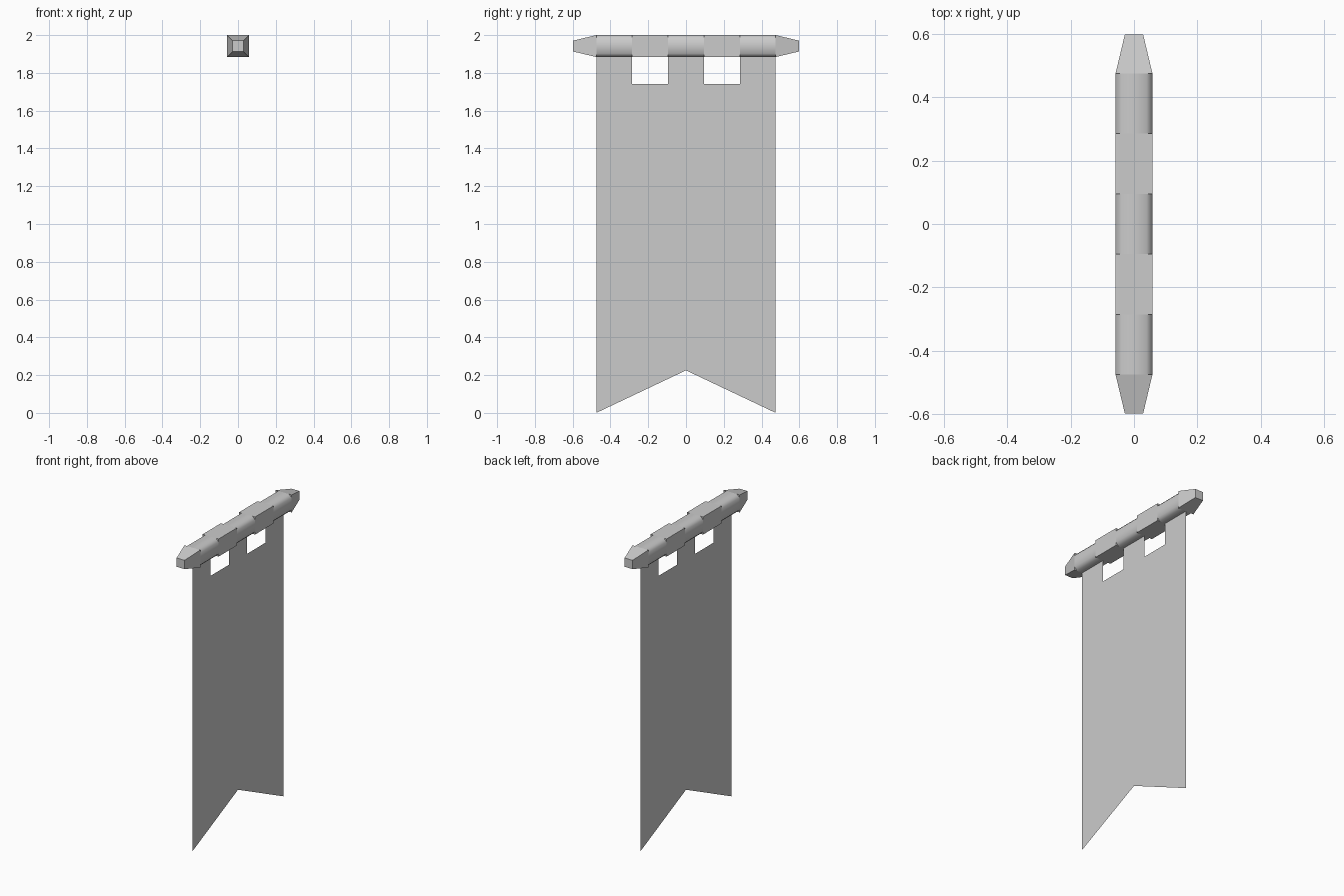
import bpy, math

if "Cube" in bpy.data.objects:
    bpy.data.objects.remove(bpy.data.objects["Cube"])

H, ZC = 0.058, 1.942      # rod half size and centre height
EDGE = 0.475              # half width of the cloth
STEP = EDGE * 2 / 5       # width of each tab and gap


def make(name, verts, faces):
    mesh = bpy.data.meshes.new(name)
    mesh.from_pydata(verts, [], faces)
    obj = bpy.data.objects.new(name, mesh)
    bpy.context.collection.objects.link(obj)
    return obj


def square(h):
    return [(-h, -h), (h, -h), (h, h), (-h, h)]


def chamfered(h, c):
    k = h - c
    return [(-k, -h), (k, -h), (h, -k), (h, k), (k, h), (-k, h), (-h, k), (-h, -k)]


def loft(name, prof_a, y_a, prof_b, y_b):
    # closed solid between two cross-sections, y_a < y_b
    n = len(prof_a)
    verts = [(x, y_a, ZC + z) for x, z in prof_a] + [(x, y_b, ZC + z) for x, z in prof_b]
    faces = [((i + 1) % n, i, n + i, n + (i + 1) % n) for i in range(n)]
    faces += [tuple(range(n)), tuple(reversed(range(n, 2 * n)))]
    return make(name, verts, faces)


# rod: rounded cloth loops alternating with square bare sections
for i in range(5):
    y0 = -EDGE + i * STEP
    if i % 2 == 0:
        p = chamfered(H, 0.019)
        loop = loft("cloth_loop", p, y0, p, y0 + STEP)
        for f in loop.data.polygons:
            f.use_smooth = len(f.vertices) == 4
        for e in loop.data.edges:      # keep end rims crisp
            a, b = (loop.data.vertices[v].co.y for v in e.vertices)
            if abs(a - b) < 1e-6:
                e.use_edge_sharp = True
    else:
        loft("rod_section", square(H), y0, square(H), y0 + STEP)

# tapered rod ends
loft("rod_tip_left", square(0.029), -0.597, square(H), -EDGE)
loft("rod_tip_right", square(H), EDGE, square(0.029), 0.597)

# flat cloth with swallowtail bottom and three hanging tabs
TAB_Z, TOP_Z = 1.742, ZC - H
ys = [-EDGE + i * STEP for i in range(6)]
verts = [(0, y, TAB_Z) for y in ys] + [(0, y, TOP_Z) for y in ys]
verts += [(0, EDGE, 0), (0, 0, 0.225), (0, -EDGE, 0), (0, 0, TAB_Z)]
faces = [(14, 13, 15, 2, 1, 0), (13, 12, 5, 4, 3, 15)]
# the centre tab shares the middle vertex along its lower edge
faces += [(0, 1, 7, 6), (2, 15, 3, 9, 8), (4, 5, 11, 10)]
make("banner_cloth", verts, faces)
